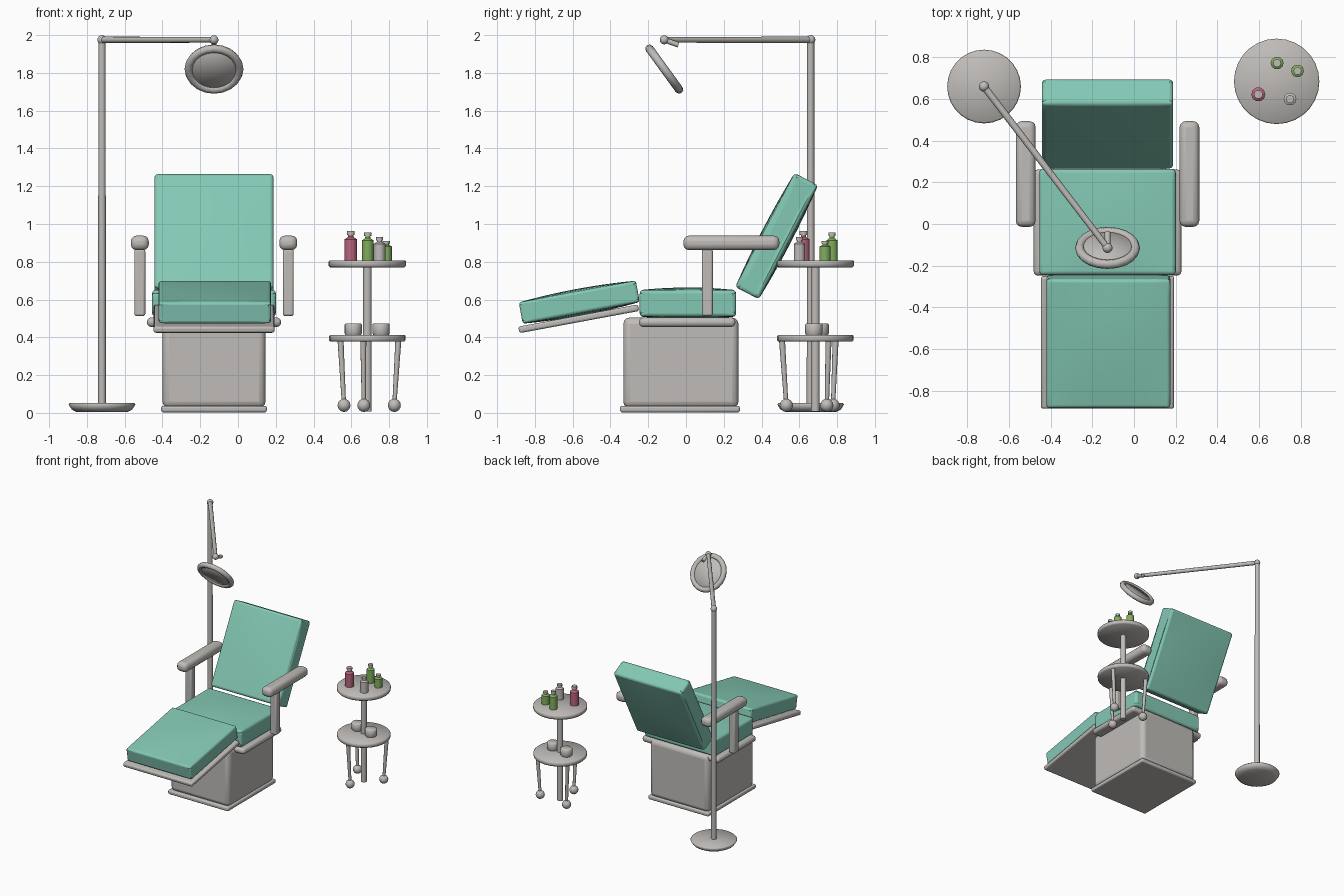
import bpy, bmesh, math
from mathutils import Vector, Matrix

if "Cube" in bpy.data.objects:
    bpy.data.objects.remove(bpy.data.objects["Cube"], do_unlink=True)


def material(name, rgb):
    m = bpy.data.materials.new(name)
    m.use_nodes = True
    m.diffuse_color = (*rgb, 1)
    m.node_tree.nodes["Principled BSDF"].inputs["Base Color"].default_value = (*rgb, 1)
    return m


GREY = material("warm grey", (0.52, 0.50, 0.48))
TEAL = material("teal upholstery", (0.23, 0.58, 0.46))
PINK = material("pink bottle", (0.48, 0.13, 0.20))
LEAF = material("leaf green bottle", (0.22, 0.42, 0.11))


def finish(bm, name, mats, matrix=Matrix(), angle=None):
    """Turn a bmesh into a smooth-shaded object."""
    bmesh.ops.recalc_face_normals(bm, faces=bm.faces)
    mesh = bpy.data.meshes.new(name)
    bm.to_mesh(mesh)
    bm.free()
    for m in mats:
        mesh.materials.append(m)
    ob = bpy.data.objects.new(name, mesh)
    bpy.context.collection.objects.link(ob)
    ob.matrix_world = matrix
    bpy.ops.object.select_all(action="DESELECT")
    ob.select_set(True)
    bpy.context.view_layer.objects.active = ob
    if angle:
        bpy.ops.object.shade_smooth_by_angle(angle=math.radians(angle))
    else:
        bpy.ops.object.shade_smooth()
    return ob


def rounded_box(name, mat, center, size, bevel, tilt=0, crown=0, segments=3):
    """Bevelled box; crown makes the two large faces swell like a cushion."""
    bm = bmesh.new()
    bmesh.ops.create_cube(bm, size=2)
    if crown:
        bmesh.ops.subdivide_edges(bm, edges=bm.edges[:], cuts=7, use_grid_fill=True)
    for v in bm.verts:
        x, y, z = v.co
        swell = crown * (1 - x * x) * (1 - y * y) if abs(z) > 0.99 else 0
        v.co = Vector((x * size[0], y * size[1], z * (size[2] + 2 * swell))) / 2
    matrix = Matrix.Translation(center) @ Matrix.Rotation(math.radians(tilt), 4, "X")
    ob = finish(bm, name, [mat], matrix, 40)
    mod = ob.modifiers.new("Rounded edges", "BEVEL")
    mod.width, mod.segments = bevel, segments
    mod.limit_method, mod.angle_limit = "ANGLE", math.radians(45)
    return ob


def lathe(name, mats, center, profile, sides, angle=None, cap_above=None):
    """Spin an (r, z) profile around the vertical axis, closed at both ends."""
    bm = bmesh.new()
    points = [(0, profile[0][1]), *profile, (0, profile[-1][1])]
    verts = [bm.verts.new((r, 0, z)) for r, z in points]
    edges = [bm.edges.new(pair) for pair in zip(verts, verts[1:])]
    bmesh.ops.spin(bm, geom=verts + edges, axis=(0, 0, 1), cent=(0, 0, 0),
                   steps=sides, angle=math.tau)
    bmesh.ops.remove_doubles(bm, verts=bm.verts, dist=0.0001)
    if cap_above:
        for f in bm.faces:
            f.material_index = int(f.calc_center_median().z > cap_above)
    return finish(bm, name, mats, Matrix.Translation(center), angle)


def rod(name, start, end, r1, r2=None, sides=12):
    a, b = Vector(start), Vector(end)
    bm = bmesh.new()
    bmesh.ops.create_cone(bm, cap_ends=True, segments=sides, radius1=r1,
                          radius2=r2 or r1, depth=(b - a).length)
    turn = (b - a).to_track_quat("Z", "Y").to_matrix().to_4x4()
    return finish(bm, name, [GREY], Matrix.Translation((a + b) / 2) @ turn, 40)


def ball(name, center, radius):
    bm = bmesh.new()
    bmesh.ops.create_uvsphere(bm, u_segments=14, v_segments=8, radius=radius)
    return finish(bm, name, [GREY], Matrix.Translation(center))


# Chair pedestal and seat frame
CX = -0.127
rounded_box("pedestal_foot", GREY, (CX, -0.032, 0.02), (0.56, 0.635, 0.035), 0.012)
rounded_box("pedestal", GREY, (CX, -0.027, 0.265), (0.545, 0.61, 0.48), 0.035)
rounded_box("seat_frame", GREY, (CX, 0.007, 0.48), (0.71, 0.51, 0.05), 0.022)

# Upholstery
rounded_box("seat_cushion", TEAL, (CX, 0.01, 0.58), (0.655, 0.51, 0.14), 0.05, crown=0.014)
rounded_box("backrest", TEAL, (CX, 0.48, 0.936), (0.63, 0.68, 0.14), 0.055, 62.5, 0.012)
rounded_box("leg_cushion", TEAL, (CX + 0.004, -0.565, 0.586), (0.595, 0.63, 0.115), 0.045, 10.5, 0.014)
rounded_box("leg_plate", GREY, (CX, -0.568, 0.498), (0.64, 0.645, 0.035), 0.012, 10.5)

# Armrests
for side, sign in (("right", -1), ("left", 1)):
    x = CX + sign * 0.393
    rounded_box(side + "_armrest", GREY, (x, 0.24, 0.9), (0.095, 0.508, 0.077), 0.03)
    rounded_box(side + "_armrest_post", GREY, (x, 0.113, 0.69), (0.058, 0.058, 0.355), 0.012)

# Floor lamp stand and boom
TOP = (-0.72, 0.66, 1.975)
TIP = (CX, -0.115, 1.975)
lathe("lamp_base", [GREY], (-0.72, 0.66, 0),
      [(0.135, 0.005), (0.16, 0.018), (0.177, 0.045), (0.17, 0.052)], 28)
rod("lamp_pole", (-0.72, 0.66, 0.04), TOP, 0.021, 0.019)
rod("lamp_boom", TOP, TIP, 0.017, 0.015)
ball("lamp_elbow", TOP, 0.025)
ball("lamp_joint", TIP, 0.024)
rod("lamp_stem", TIP, (CX, -0.04, 1.948), 0.014)

# Ring lamp head, tipped towards the seat
head = Matrix.Translation((CX, -0.115, 1.82)) @ Matrix.Rotation(math.radians(-54), 4, "X")
bpy.ops.mesh.primitive_torus_add(major_segments=20, minor_segments=8,
                                 major_radius=0.134, minor_radius=0.022)
ring = bpy.context.object
ring.name = "lamp_ring"
ring.data.materials.append(GREY)
ring.matrix_world = head
bpy.ops.object.shade_smooth()
lens = lathe("lamp_lens", [GREY], (0, 0, 0),
             [(0.115, -0.01), (0.122, 0), (0.115, 0.01)], 24)
lens.matrix_world = head

# Trolley trays, column and legs
TX, TY = 0.685, 0.685
for name, low, radius in (("lower_tray", 0.377, 0.203), ("upper_tray", 0.771, 0.205)):
    lathe(name, [GREY], (TX, TY, low),
          [(radius - 0.008, 0), (radius, 0.008), (radius, 0.03), (radius - 0.006, 0.036)], 28)
rod("trolley_column", (TX, TY, 0.008), (TX, TY, 0.78), 0.023)
for i in range(3):
    a = math.radians(-97 + 120 * i)
    out = Vector((math.cos(a), math.sin(a), 0))
    hub = Vector((TX, TY, 0))
    foot = hub + out * 0.155 + Vector((0, 0, 0.04))
    rod(f"trolley_leg_{i + 1}", foot, hub + out * 0.178 + Vector((0, 0, 0.385)), 0.011, 0.016)
    ball(f"trolley_caster_{i + 1}", foot, 0.035)

# Bowls on the lower tray
for i, (x, y) in enumerate(((0.61, 0.71), (0.757, 0.677))):
    lathe(f"bowl_{i + 1}", [GREY], (x, y, 0.41),
          [(0.04, 0), (0.046, 0.012), (0.046, 0.058), (0.04, 0.064)], 16, 50)

# Bottles on the upper tray: position, height, radius
bottles = (("pink_bottle", PINK, 0.597, 0.622, 0.157, 0.034),
           ("tall_green_bottle", LEAF, 0.687, 0.773, 0.15, 0.031),
           ("short_green_bottle", LEAF, 0.785, 0.735, 0.105, 0.031),
           ("grey_bottle", GREY, 0.749, 0.6, 0.125, 0.031))
for name, mat, x, y, h, r in bottles:
    lathe(name, [mat, GREY], (x, y, 0.805),
          [(r, 0), (r, h * 0.72), (r * 0.45, h * 0.8), (r * 0.42, h * 0.87),
           (r * 0.62, h * 0.87), (r * 0.62, h)], 10, 40, h * 0.86)
